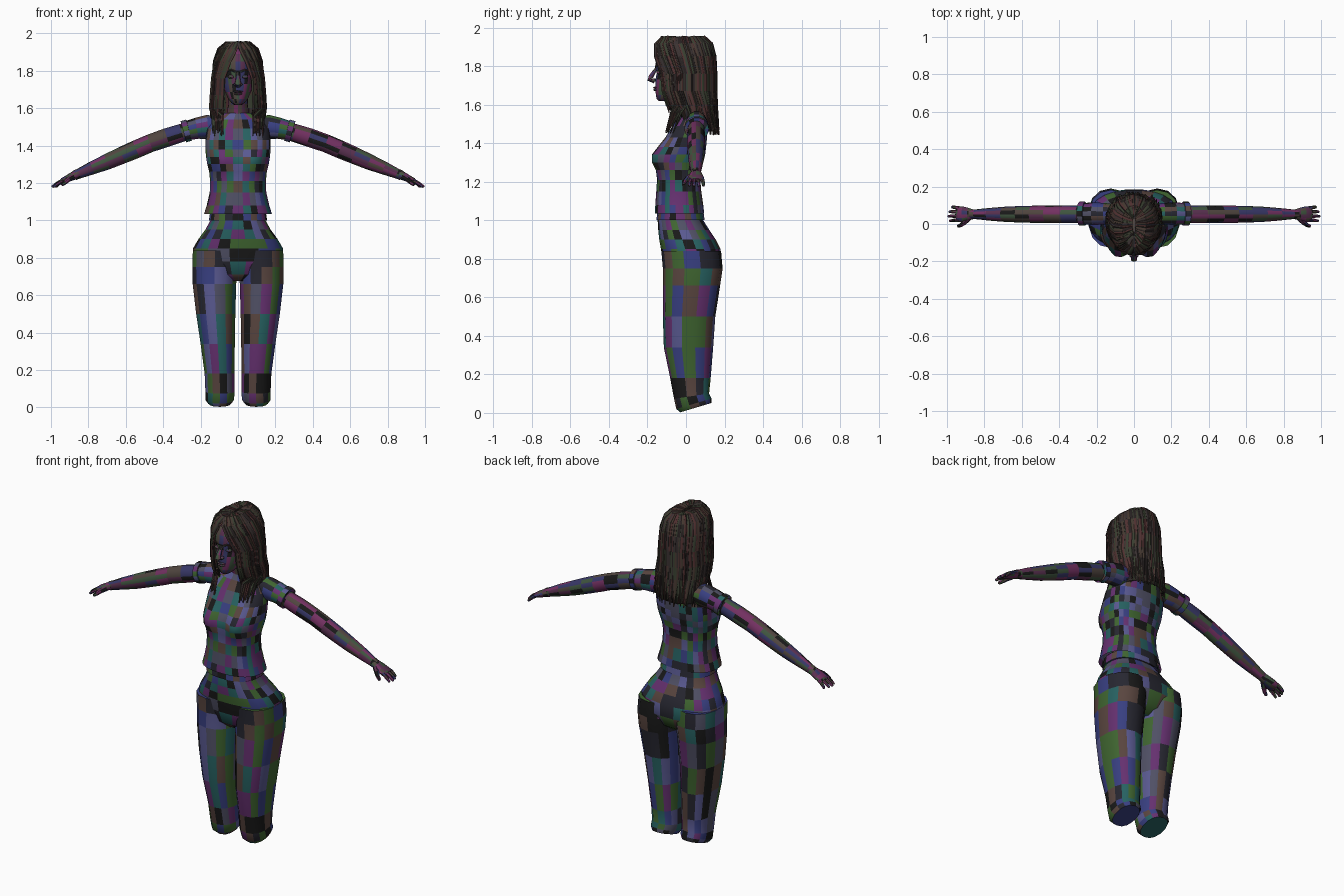
import bpy, bmesh, math, random
from mathutils import Vector, Matrix

if "Cube" in bpy.data.objects:
    bpy.data.objects.remove(bpy.data.objects["Cube"])

random.seed(4)
V = Vector


def palette(name, cols):
    out = []
    for i, c in enumerate(cols):
        m = bpy.data.materials.new(f"{name}_{i}")
        m.diffuse_color = (*c, 1)
        m.use_nodes = True
        m.node_tree.nodes["Principled BSDF"].inputs["Base Color"].default_value = m.diffuse_color
        out.append(m)
    return out


CLOTH = palette("cloth", [(.01, .01, .01), (.02, .02, .03), (.04, .05, .22), (.02, .12, .12), (.13, .03, .16),
                          (.05, .13, .03), (.08, .08, .13), (.10, .10, .28), (.10, .06, .05)])
SKIN = palette("skin", [(.01, .01, .01), (.10, .03, .08), (.08, .06, .05), (.04, .04, .14), (.05, .09, .05), (.17, .03, .12)])
HAIR = palette("hair", [(.02, .015, .015), (.06, .04, .03), (.04, .03, .03), (.08, .03, .03), (.04, .05, .03)])


def skin(bm, rings, closed=True, caps=(True, True)):
    """Join successive rings of points with quads."""
    vs = [[bm.verts.new(p) for p in r] for r in rings]
    n = len(vs[0])
    for a, b in zip(vs, vs[1:]):
        for i in range(n if closed else n - 1):
            j = (i + 1) % n
            bm.faces.new((a[i], a[j], b[j], b[i]))
    if closed:
        for cap, r in zip(caps, (vs[0], vs[-1])):
            if cap:
                bm.faces.new(r)


def finish(name, bm, mats):
    bmesh.ops.recalc_face_normals(bm, faces=bm.faces)
    for f in bm.faces:
        f.material_index = random.randrange(len(mats))
    me = bpy.data.meshes.new(name)
    bm.to_mesh(me)
    bm.free()
    for m in mats:
        me.materials.append(m)
    ob = bpy.data.objects.new(name, me)
    bpy.context.collection.objects.link(ob)
    return ob


def ring(z, x0, x1, yf, yb, n=20, p=2.4, tilt=0):
    """Horizontal rounded outline spanning x0..x1 and yf..yb."""
    out = []
    for i in range(n):
        a = 2 * math.pi * (i + .5) / n
        c, s = math.cos(a), math.sin(a)
        x = (x0 + x1) / 2 + (x1 - x0) / 2 * math.copysign(abs(c) ** (2 / p), c)
        y = (yf + yb) / 2 + (yb - yf) / 2 * math.copysign(abs(s) ** (2 / p), s)
        out.append(V((x, y, z + tilt * (y - .05))))
    return out


def tube(pts, radii, side, n=8):
    """Rings along a path; radii are (along side, across side)."""
    pts = [V(p) for p in pts]
    out = []
    for i, p in enumerate(pts):
        t = (pts[min(i + 1, len(pts) - 1)] - pts[max(i - 1, 0)]).normalized()
        s = V(side)
        s = (s - t * s.dot(t)).normalized()
        u = t.cross(s)
        a, b = radii[i]
        out.append([p + s * a * math.cos(k * 2 * math.pi / n) + u * b * math.sin(k * 2 * math.pi / n) for k in range(n)])
    return out


def ball(bm, loc, size, seg=10):
    bmesh.ops.create_uvsphere(bm, u_segments=seg, v_segments=seg // 2 + 1, radius=1,
                              matrix=Matrix.Translation(loc) @ Matrix.Diagonal((*size, 1)))


# shirt body with bust
bm = bmesh.new()
rows = [(1.035, .182, -.162, .095), (1.08, .168, -.16, .09), (1.15, .152, -.155, .08), (1.21, .15, -.15, .075),
        (1.26, .155, -.145, .08), (1.30, .165, -.14, .09), (1.34, .172, -.132, .1), (1.38, .175, -.122, .105),
        (1.43, .175, -.105, .11), (1.49, .165, -.07, .112), (1.54, .13, -.035, .105), (1.575, .07, -.02, .09)]
rings = [ring(z, -w, w, f, b, 28) for z, w, f, b in rows]
for r in rings:
    for v in r:
        if v.y < 0:
            v.y -= .058 * math.exp(-((abs(v.x) - .09) ** 2 + (v.z - 1.33) ** 2) / .0045)
skin(bm, rings, caps=(False, True))
finish("shirt", bm, CLOTH)

# sleeves with rolled cuffs
for s, side in ((1, "left"), (-1, "right")):
    bm = bmesh.new()
    pts = [(s * x, .055, z) for x, z in ((.10, 1.505), (.16, 1.50), (.22, 1.492), (.262, 1.482), (.262, 1.482), (.292, 1.474), (.292, 1.474))]
    skin(bm, tube(pts, [(.05, .05), (.058, .066), (.06, .058), (.058, .054), (.064, .06), (.064, .06), (.05, .048)], (0, 1, 0), 14))
    finish(side + "_sleeve", bm, CLOTH)

# trousers: hips, waistband and two legs
bm = bmesh.new()
rows = [(1.06, .14, -.135, .08), (1.0, .148, -.148, .09), (.95, .176, -.145, .122), (.9, .213, -.14, .155),
        (.85, .242, -.131, .18), (.78, .24, -.12, .185), (.71, .18, -.1, .15), (.675, .08, -.06, .1)]
skin(bm, [ring(z, -w, w, f, b, 24) for z, w, f, b in rows])
finish("trouser_hips", bm, CLOTH)
bm = bmesh.new()
skin(bm, [ring(z, -w, w, -f, b, 24) for z, w, f, b in
          ((1.05, .14, .135, .08), (1.05, .149, .15, .09), (1.0, .157, .154, .098), (1.0, .148, .148, .09))])
finish("waistband", bm, CLOTH)
rows = [(.84, .002, .244, -.128, .182), (.75, .002, .247, -.12, .19), (.66, .007, .245, -.12, .177),
        (.5, .012, .226, -.12, .152), (.34, .015, .202, -.115, .141), (.18, .018, .18, -.082, .128),
        (.09, .016, .176, -.062, .12), (.05, .02, .176, -.05, .132), (.027, .034, .162, -.03, .132)]
for s, side in ((1, "left"), (-1, "right")):
    bm = bmesh.new()
    skin(bm, [ring(z, min(s * a, s * b), max(s * a, s * b), f, k, 14, 2.3, .3 * (i > 6) + .15 * (i == 6))
              for i, (z, a, b, f, k) in enumerate(rows)])
    finish(side + "_trouser_leg", bm, CLOTH)

# arms, hands and fingers
arm = [(.23, 1.49, .045), (.30, 1.468, .048), (.38, 1.443, .05), (.47, 1.412, .048), (.545, 1.38, .048),
       (.62, 1.348, .046), (.70, 1.313, .042), (.78, 1.28, .035), (.85, 1.25, .027), (.875, 1.24, .026)]
palm = [(.86, 1.246, .026, .024), (.885, 1.236, .034, .022), (.915, 1.222, .042, .018), (.94, 1.212, .041, .014), (.95, 1.208, .036, .009)]
for s, side in ((1, "left"), (-1, "right")):
    bm = bmesh.new()
    skin(bm, tube([(s * x, .052, z) for x, z, r in arm], [(r * .95, r) for x, z, r in arm], (0, 1, 0), 12))
    finish(side + "_arm", bm, SKIN)
    bm = bmesh.new()
    skin(bm, tube([(s * x, .052, z) for x, z, a, b in palm], [(a, b) for x, z, a, b in palm], (0, 1, 0), 12))
    for k, reach in enumerate((.052, .06, .055, .04)):
        y = .022 + .021 * k
        pts = [(s * (.935 + reach * t), y + (k - 1.5) * .004 * t, 1.213 - .02 * t - .016 * t * t) for t in (0, .35, .7, .95, 1)]
        skin(bm, tube(pts, [(r, r) for r in (.0105, .01, .009, .007, .003)], (0, 1, 0), 7))
    pts = [(s * .885, .03, 1.232), (s * .908, .008, 1.218), (s * .925, -.006, 1.202), (s * .94, -.012, 1.19), (s * .943, -.013, 1.187)]
    skin(bm, tube(pts, [(r, r) for r in (.016, .014, .011, .009, .003)], (0, 0, 1), 7))
    finish(side + "_hand", bm, SKIN)

# neck
bm = bmesh.new()
skin(bm, tube([(0, .045, 1.50), (0, .035, 1.58), (0, .01, 1.63), (0, 0, 1.72)],
              [(.085, .075), (.056, .057), (.053, .056), (.05, .055)], (1, 0, 0), 16))
finish("neck", bm, SKIN)

# head
bm = bmesh.new()
rows = [(1.618, .022, -.14, -.08), (1.628, .036, -.152, -.05), (1.65, .053, -.157, -.01), (1.685, .069, -.16, .03),
        (1.73, .081, -.16, .08), (1.765, .086, -.152, .1), (1.80, .089, -.16, .115), (1.85, .088, -.155, .118),
        (1.89, .075, -.13, .1), (1.92, .045, -.09, .06)]
skin(bm, [ring(z, -w, w, f, b, 24, 2.15) for z, w, f, b in rows])
finish("head", bm, SKIN)

# face features
bm = bmesh.new()
skin(bm, tube([(0, -.15, 1.795), (0, -.166, 1.77), (0, -.182, 1.745), (0, -.19, 1.73), (0, -.165, 1.714)],
              [(.009, .006), (.010, .010), (.014, .013), (.017, .012), (.012, .004)], (1, 0, 0), 10))
for s in (1, -1):
    ball(bm, (s * .014, -.168, 1.727), (.010, .012, .009))
finish("nose", bm, SKIN)
bm = bmesh.new()
ball(bm, (0, -.157, 1.688), (.028, .014, .006))
ball(bm, (0, -.156, 1.677), (.025, .014, .007))
finish("lips", bm, SKIN)
for s, side in ((1, "left"), (-1, "right")):
    bm = bmesh.new()
    ball(bm, (s * .036, -.139, 1.768), (.019, .014, .011), 12)
    finish(side + "_eye", bm, SKIN)
    bm = bmesh.new()
    skin(bm, tube([(s * .014, -.158, 1.795), (s * .036, -.155, 1.804), (s * .062, -.134, 1.798)],
                  [(.005, .004), (.006, .004), (.002, .002)], (0, 0, 1), 6))
    finish(side + "_eyebrow", bm, HAIR)

# hair: each strand falls from the parting, over the crown, to its tip
GAP = 36
LEVELS = [(.06, .45, .3, 1.945), (.45, .8, .62, 1.95), (.74, 1.02, .86, 1.915), (.9, 1.1, .97, 1.85),
          (.97, 1.02, 1, 1.76), (1.02, .95, 1, 1.67), (1.05, .86, 1.02, 1.6), (.97, .78, 1.06, None)]


def strand(a, scale=1, end=None):
    """a is degrees from the face, signed by side."""
    sgn, a = math.copysign(1, a), abs(a)
    wide = (a - GAP) / (180 - GAP) * 180
    tip = end or (1.57 - .11 * min(1, max(0, (a - 45) / 60)))
    pts = []
    for i, (kx, kf, kb, z) in enumerate(LEVELS):
        mix = min(1, max(0, (i - 1.5) / 2.5))
        b = math.radians(wide + (a - wide) * mix)
        y = -.155 * math.cos(b) * (kf if math.cos(b) > 0 else kb)
        y += .045 * max(0, i - 5) / 2 * math.sin(b) ** 2
        pts.append(V((sgn * .14 * kx * math.sin(b) * scale, y * scale, 1.75 + ((z or tip) - 1.75) * (scale if i < 4 else 1))))
    return pts


bm = bmesh.new()
span = [GAP + (180 - GAP) * i / 20 for i in range(21)]
skin(bm, [strand(a, .95) for a in span] + [strand(-a, .95) for a in span[-2::-1]], closed=False)
shell = finish("hair_base", bm, HAIR)
mod = shell.modifiers.new("thickness", "SOLIDIFY")
mod.thickness, mod.offset = .01, 0

bm = bmesh.new()
for layer, count in ((.965, 40), (1.0, 40)):
    for s in (1, -1):
        for i in range(count):
            a = GAP + (180 - GAP) * (i + random.uniform(.1, .9)) / count
            pts = strand(s * a, layer + random.uniform(-.02, .02))
            pts[-1] += V((random.uniform(-.015, .015), random.uniform(-.01, .01), random.uniform(-.02, .03)))
            t = math.radians(a)
            w = random.uniform(.8, 1.25)
            radii = [(.007 * w, .004), (.010 * w, .005)] + [(.012 * w, .006)] * 4 + [(.011 * w, .006), (.003, .002)]
            skin(bm, tube(pts, radii, (s * math.cos(t), math.sin(t), 0), 6))
# longer strands resting on the chest
for s in (1, -1):
    for i in range(7):
        pts = strand(s * (58 + 4 * i), 1, 1.6)
        pts[-1] = V((s * (.085 + .008 * i), -.075 + .008 * i, 1.56))
        pts.append(V((s * (.08 + .009 * i), -.105 + .006 * i, 1.46 + random.uniform(-.01, .03))))
        skin(bm, tube(pts, [(.011, .006)] * 8 + [(.003, .002)], (s, .5, 0), 6))
finish("hair_strands", bm, HAIR)

# smooth shading that keeps sharp edges
for ob in bpy.context.scene.objects:
    ob.select_set(True)
    bpy.context.view_layer.objects.active = ob
bpy.ops.object.shade_smooth_by_angle(angle=math.radians(40))
